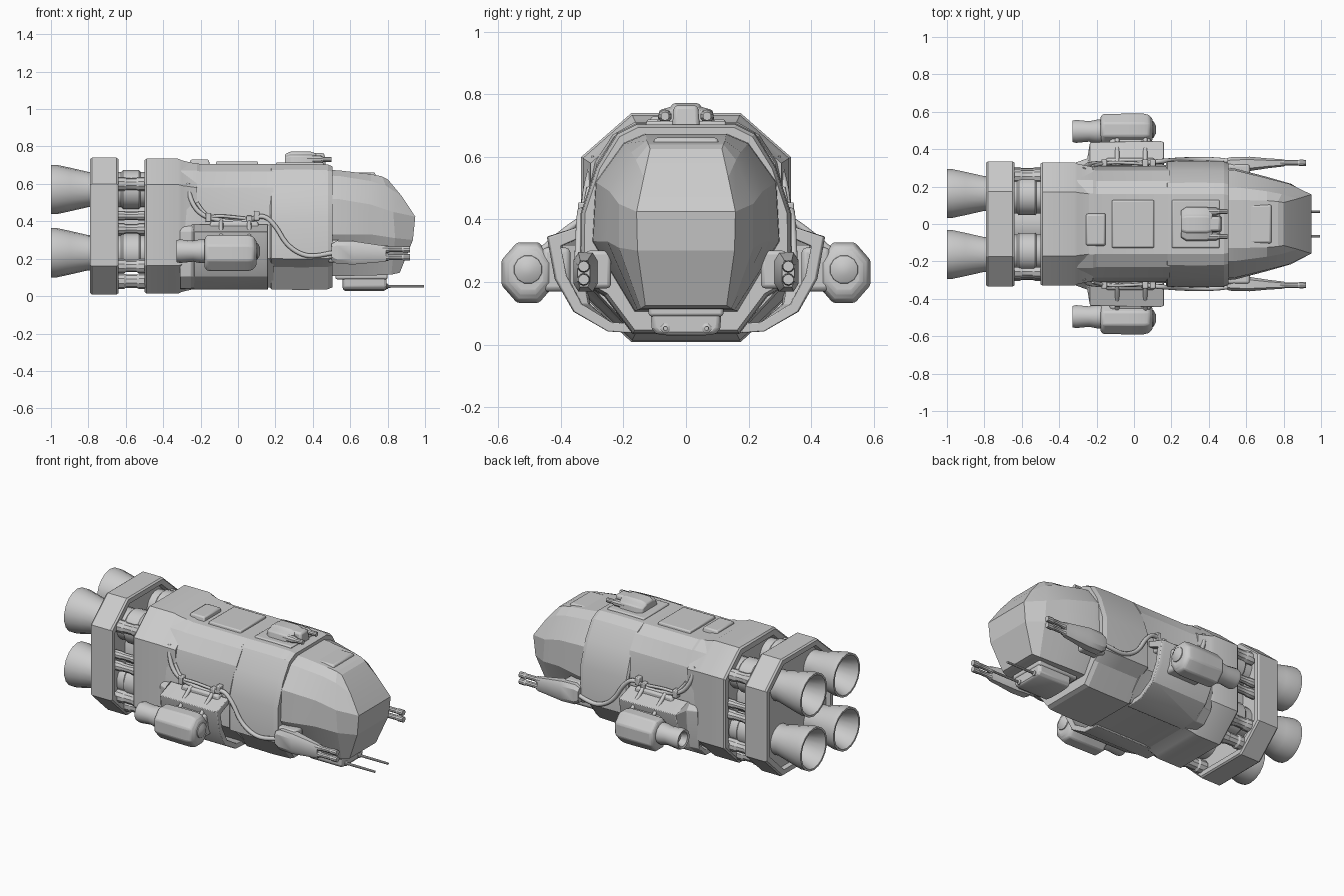
import bpy, bmesh, math

if "Cube" in bpy.data.objects:
    bpy.data.objects.remove(bpy.data.objects["Cube"])


def finish(ob, bevel=0.0, angle=30):
    bpy.ops.object.select_all(action='DESELECT')
    ob.select_set(True)
    bpy.context.view_layer.objects.active = ob
    if bevel:
        m = ob.modifiers.new("bevel", 'BEVEL')
        m.width, m.segments, m.limit_method = bevel, 2, 'ANGLE'
        m.angle_limit = math.radians(35)
    bpy.ops.object.shade_smooth_by_angle(angle=math.radians(angle))
    return ob


def loft(name, rings, bevel=0.0, angle=30):
    """Skin rings of equal even length; ends are capped with quad strips."""
    bm = bmesh.new()
    vs = [[bm.verts.new(p) for p in r] for r in rings]
    n = len(rings[0])
    for a, b in zip(vs, vs[1:]):
        for i in range(n):
            j = (i + 1) % n
            bm.faces.new((a[i], a[j], b[j], b[i]))
    for r in (vs[0], vs[-1]):
        for i in range(n // 2 - 1):
            bm.faces.new((r[i], r[i + 1], r[n - 2 - i], r[n - 1 - i]))
    bmesh.ops.recalc_face_normals(bm, faces=bm.faces)
    me = bpy.data.meshes.new(name)
    bm.to_mesh(me)
    bm.free()
    ob = bpy.data.objects.new(name, me)
    bpy.context.collection.objects.link(ob)
    return finish(ob, bevel, angle)


def sym(half):
    """Half ring of (x, y, z) completed by mirroring in y."""
    return half + [(x, -y, z) for x, y, z in reversed(half)]


def section(x, half, k=1.0, zc=0.375):
    return sym([(x, y * k, zc + (z - zc) * k) for y, z in half])


def lathe(name, profile, c, sides=16, sy=1.0, sz=1.0, bevel=0.0):
    """Turn (x, r) profile about an x-parallel axis through (y, z) = c."""
    ang = [2 * math.pi * (i + 0.5) / sides for i in range(sides)]
    return loft(name, [[(x, c[0] + sy * r * math.cos(a), c[1] + sz * r * math.sin(a))
                        for a in ang] for x, r in profile], bevel)


def box(name, x, y, z, bevel=0.01, taper=1.0):
    """Box from ranges; taper narrows the top."""
    cx, cy = sum(x) / 2, sum(y) / 2
    rings = []
    for zz, k in ((z[0], 1), (z[1], taper)):
        hx, hy = (x[1] - x[0]) / 2 * k, (y[1] - y[0]) / 2 * k
        rings.append([(cx - hx, cy - hy, zz), (cx + hx, cy - hy, zz),
                      (cx + hx, cy + hy, zz), (cx - hx, cy + hy, zz)])
    return loft(name, rings, bevel)


def cable(name, pts, r):
    cu = bpy.data.curves.new(name, 'CURVE')
    cu.dimensions, cu.bevel_depth, cu.bevel_resolution = '3D', r, 2
    cu.resolution_u, cu.use_fill_caps = 5, True
    sp = cu.splines.new('NURBS')
    sp.points.add(len(pts) - 1)
    for p, q in zip(sp.points, pts):
        p.co = (*q, 1)
    sp.use_endpoint_u, sp.order_u = True, 3
    ob = bpy.data.objects.new(name, cu)
    bpy.context.collection.objects.link(ob)
    bpy.ops.object.select_all(action='DESELECT')
    ob.select_set(True)
    bpy.context.view_layer.objects.active = ob
    bpy.ops.object.convert(target='MESH')
    finish(bpy.context.view_layer.objects.active, angle=50)


# Rear frame and collar: octagonal blocks with recessed ends
octo = [(.175, .74), (.335, .60), (.335, .16), (.175, .008)]
loft("engine_frame", [section(x, octo, k) for x, k in (
    (-.765, .88), (-.79, .90), (-.79, .98), (-.78, 1), (-.65, 1), (-.64, .98),
    (-.64, .90), (-.67, .88))])
loft("collar", [section(x, octo, k) for x, k in (
    (-.47, .84), (-.50, .87), (-.50, .96), (-.49, .985), (-.32, .985), (-.30, .96), (-.22, .91))])

# Main hull: mid and fore sections
mid = [(.16, .705), (.23, .665), (.285, .58), (.31, .46), (.315, .2), (.25, .13), (.17, .045)]
fore = [(.16, .705), (.22, .675), (.285, .57), (.335, .42), (.338, .2), (.26, .155), (.17, .035)]
loft("mid_hull", [section(x, mid, k) for x, k in ((-.34, 1.02), (-.22, 1.02), (-.2, 1), (.19, 1))], angle=20)
loft("fore_hull", [section(x, fore, k) for x, k in (
    (.17, .97), (.18, 1), (.36, 1.005), (.48, .995), (.505, .965))], angle=20)

# Faceted nose: flat roof, shoulder, flank and tapered chin panels
n0 = [(.13, .675), (.20, .645), (.29, .52), (.30, .33), (.165, .105)]
n1 = [(.125, .652), (.175, .615), (.245, .49), (.252, .33), (.155, .11)]
n2 = [(.77, .12, .64), (.79, .16, .59), (.83, .215, .45), (.84, .215, .31), (.82, .145, .115)]
n3 = [(.80, .115, .625), (.875, .135, .535), (.948, .158, .425), (.935, .155, .30), (.865, .13, .125)]
loft("nose", [section(.48, n0), section(.54, n0, .99), section(.71, n1), sym(n2), sym(n3)], angle=12)
box("nose_brow", (.56, .74), (-.11, .11), (.63, .662), .008, .9)

# Machinery between frame and collar
lathe("engine_core", [(-.70, .17), (-.45, .17)], (0, .40), 12)
for s in (1, -1):
    for z in (.57, .232):
        # Flared hollow nozzles and their engine bodies
        lathe("engine_nozzle", [(-.80, .06), (-.90, .085), (-.99, .115), (-1, .120), (-1, .132),
                                (-.97, .132), (-.90, .117), (-.80, .094), (-.75, .094)], (s * .163, z), 18)
        lathe("engine_body", [(-.72, .095), (-.625, .095), (-.615, .105), (-.53, .105),
                              (-.52, .095), (-.46, .095)], (s * .15, z), 16)
    for y, z, r in ((.255, .60, .038), (.275, .43, .026), (.275, .36, .03), (.25, .16, .038), (.175, .08, .042)):
        lathe("coupling_pipe", [(-.66, r), (-.61, r), (-.60, r * .85), (-.54, r * .85),
                                (-.53, r), (-.475, r)], (s * y, z), 10)

# Raised plates on the spine
box("spine_hatch", (-.26, -.15), (-.12, .06), (.69, .73), .008, .9)
box("spine_plate", (-.12, .11), (-.13, .13), (.69, .72), .006, .96)
box("fore_spine_plate", (.20, .46), (-.13, .13), (.69, .715), .006, .97)

# Dorsal gun turret: central block with cheek mounts
turret = [(.04, .772), (.05, .76), (.085, .75), (.095, .69)]
loft("dorsal_turret", [section(x, turret, k, .70) for x, k in (
    (.25, .8), (.28, 1), (.39, 1), (.42, .85))], .006)
box("dorsal_turret_core", (.36, .47), (-.045, .045), (.69, .765), .012, .85)
# Ventral gun turret
belly = [(.115, .14), (.11, .05), (.095, .034), (.05, .028)]
loft("ventral_turret", [section(x, belly, k, .12) for x, k in (
    (.56, .9), (.57, 1), (.78, 1), (.795, .92))], .006)
box("ventral_mount", (.52, .80), (-.12, .12), (.09, .14), .01)
for s in (1, -1):
    lathe("dorsal_barrel", [(.37, .022), (.44, .022), (.455, .014), (.50, .014)], (s * .067, .73), 10)
    lathe("ventral_barrel", [(.72, .016), (.80, .016), (.805, .008), (.995, .007)], (s * .066, .052), 8)

# Parts on both flanks
outer = [(.32, .385), (.445, .345), (.42, .21), (.36, .105), (.25, .042), (.14, .035)]
inner = [(.14, .065), (.24, .072), (.335, .13), (.385, .22), (.405, .315), (.32, .35)]
for s in (1, -1):
    # Open-fronted lower fairing wrapping the hull
    def fair(x, k):
        return [(x, s * (y if y < .3 else .3 + (y - .3) * k), z) for y, z in outer + inner]
    loft("lower_fairing", [fair(-.31, .2), fair(-.25, .35), fair(-.235, .95), fair(.14, 1), fair(.16, .95)], .005)
    box("pylon", (-.13, .09), tuple(sorted((s * .37, s * .46))), (.17, .31), .015)
    box("pylon_bracket", (-.16, .12), tuple(sorted((s * .29, s * .355))), (.33, .40), .012, .9)
    for x in (-.09, .06):
        cable("pylon_strut", [(x, s * .31, .41), (x, s * .36, .39), (x, s * .46, .30)], .012)

    # Thruster pod
    lathe("pod_body", [(-.18, .072), (-.165, .09), (-.03, .092), (.05, .092), (.08, .085), (.10, .06)],
          (s * .505, .23), 8, 1.0, 1.14, .008)
    lathe("pod_exhaust", [(-.29, .03), (-.325, .045), (-.33, .058), (-.31, .063), (-.24, .056),
                          (-.20, .064), (-.15, .064)], (s * .495, .24), 14)
    lathe("pod_nose_cap", [(.08, .05), (.105, .045), (.118, .02)], (s * .505, .24), 12)

    # Twin cannon at the shoulder
    gun = [(.50, .035, .045), (.53, .040, .062), (.62, .038, .062), (.72, .026, .05), (.79, .020, .042)]
    loft("cannon_housing", [[(x, s * (.318 + (x - .5) * .03) + a * w, .235 + b * h - (x - .5) * .03)
                             for a, b in ((-1, -.6), (-.6, -1), (.6, -1), (1, -.6),
                                          (1, .6), (.6, 1), (-.6, 1), (-1, .6))]
                            for x, w, h in gun])
    box("cannon_mount", (.48, .62), tuple(sorted((s * .24, s * .32))), (.18, .30), .012)
    for z in (.25, .208):
        lathe("cannon_barrel", [(.70, .022), (.80, .020), (.81, .015), (.88, .015),
                                (.885, .018), (.92, .017)], (s * .327, z), 10)

    # Hose sagging along the flank
    cable("flank_hose", [(-.27, s * .29, .60), (-.26, s * .315, .52), (-.20, s * .325, .43), (-.08, s * .325, .40),
                         (.04, s * .325, .39), (.13, s * .335, .44), (.20, s * .34, .38), (.26, s * .345, .27),
                         (.36, s * .345, .21), (.46, s * .345, .22), (.54, s * .33, .24)], .013)
    cable("short_hose", [(-.22, s * .31, .50), (-.17, s * .325, .42), (-.10, s * .33, .43),
                         (0, s * .325, .42), (.08, s * .32, .41)], .009)
    for x, z in ((-.16, .42), (.06, .405), (.10, .43)):
        box("hose_clamp", (x - .015, x + .015), tuple(sorted((s * .30, s * .345))), (z - .025, z + .025), .005)
